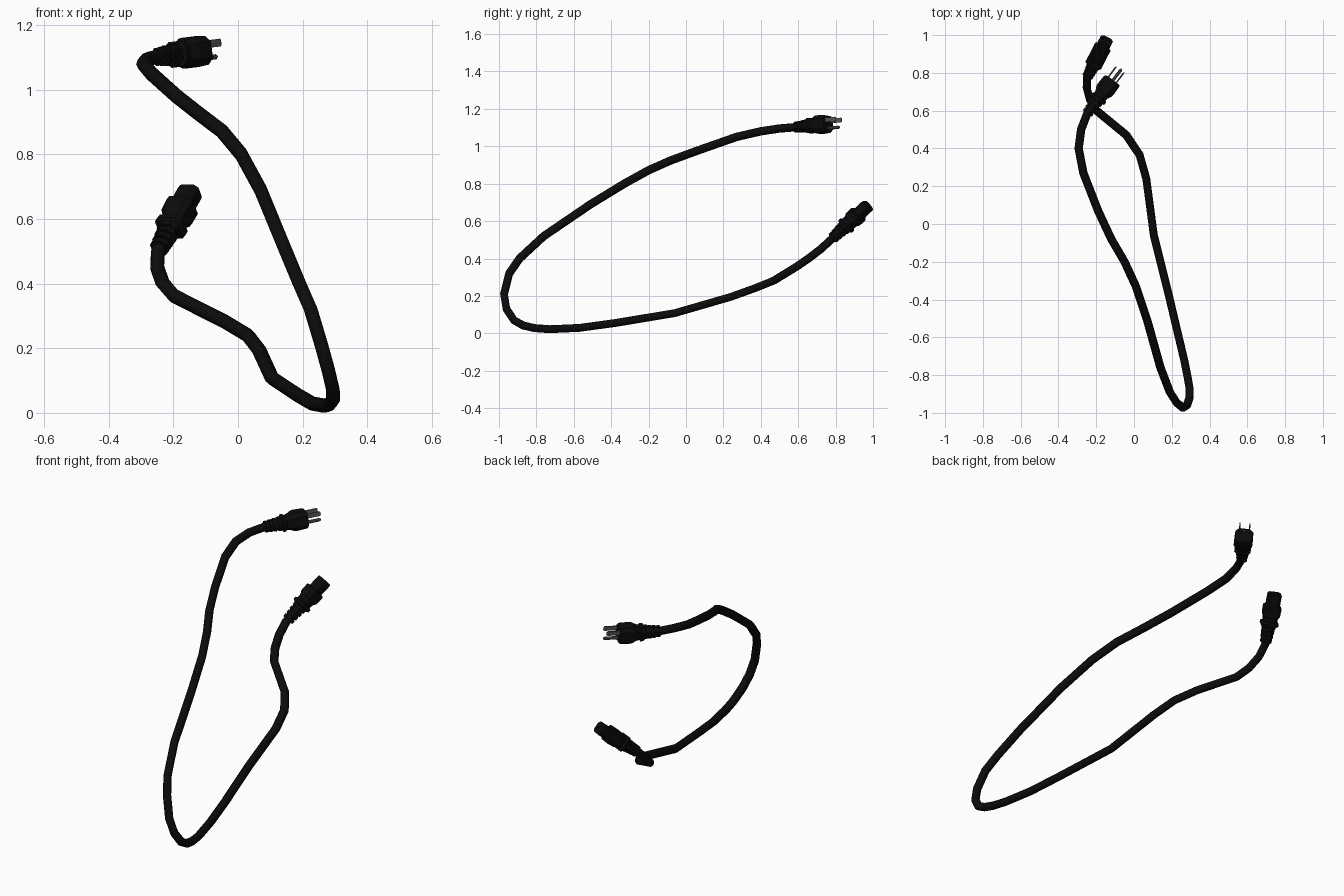
import bpy, bmesh, math
from mathutils import Vector, Matrix

if "Cube" in bpy.data.objects:
    bpy.data.objects.remove(bpy.data.objects["Cube"])


def material(name, v):
    m = bpy.data.materials.new(name)
    m.diffuse_color = (v, v, v, 1)
    m.use_nodes = True
    m.node_tree.nodes["Principled BSDF"].inputs["Base Color"].default_value = m.diffuse_color
    return m


BLACK = material("black rubber", 0.0035)
METAL = material("dark metal", 0.09)


def frame(origin, target, roll=0):
    """Local z runs along the part, x sideways, y upward."""
    o = Vector(origin)
    d = (Vector(target) - o).normalized()
    u = d.cross(Vector((0, 0, 1))).normalized()
    v = u.cross(d)
    m = Matrix((u, v, d)).transposed().to_4x4()
    return Matrix.Translation(o) @ m @ Matrix.Rotation(roll, 4, 'Z')


def finish(name, bm, mtx, mat):
    bmesh.ops.recalc_face_normals(bm, faces=bm.faces)
    me = bpy.data.meshes.new(name)
    bm.to_mesh(me)
    bm.free()
    ob = bpy.data.objects.new(name, me)
    bpy.context.collection.objects.link(ob)
    ob.matrix_world = mtx
    me.materials.append(mat)
    return ob


def loft(name, sections, mtx, mat):
    """Sections are (distance, half width, half height, corner cut 0..1)."""
    bm = bmesh.new()
    rings = []
    for s, w, h, c in sections:
        k = c * min(w, h)
        pts = []
        for sx, sy in ((1, 1), (-1, 1), (-1, -1), (1, -1)):
            pair = [(sx * w, sy * (h - k)), (sx * (w - k), sy * h)]
            pts += pair if sx * sy > 0 else pair[::-1]
        rings.append([bm.verts.new((x, y, s)) for x, y in pts])
    for a, b in zip(rings, rings[1:]):
        for i in range(8):
            j = (i + 1) % 8
            bm.faces.new((a[i], a[j], b[j], b[i]))
    bm.faces.new(rings[0][::-1])
    bm.faces.new(rings[-1])
    return finish(name, bm, mtx, mat)


def relief(name, length, count, r0, r1, mtx):
    """Ribbed strain relief sleeve."""
    secs = []
    for i in range(count):
        r = r0 + (r1 - r0) * i / (count - 1)
        a = length * i / count
        b = length * (i + 0.7) / count
        secs += [(a, r, r, .58), (b, r, r, .58),
                 (b, r - .004, r - .004, .58),
                 (length * (i + 1) / count, r - .004, r - .004, .58)]
    loft(name, secs, mtx, BLACK)


# cable path, wall plug end to appliance end
path = [(-.21, .63, 1.105), (-.247, .586, 1.102), (-.28, .5, 1.095), (-.293, .4, 1.08),
        (-.268, .27, 1.05), (-.19, .07, .98), (-.12, -.08, .925), (-.05, -.2, .872),
        (.01, -.33, .80), (.07, -.51, .69), (.14, -.76, .52), (.19, -.89, .40),
        (.225, -.945, .32), (.258, -.973, .21), (.28, -.96, .13), (.294, -.92, .07),
        (.294, -.87, .042), (.284, -.81, .028), (.268, -.73, .022), (.23, -.57, .029),
        (.185, -.38, .055), (.105, -.06, .108), (.065, .24, .195), (.03, .365, .24),
        (-.04, .47, .282), (-.198, .6, .362), (-.234, .66, .404), (-.25, .72, .45),
        (-.248, .775, .50), (-.22, .835, .555)]
cu = bpy.data.curves.new("cable", 'CURVE')
cu.dimensions = '3D'
cu.bevel_depth = .0222
cu.bevel_resolution = 2
cu.use_fill_caps = True
sp = cu.splines.new('POLY')
sp.points.add(len(path) - 1)
for p, co in zip(sp.points, path):
    p.co = (*co, 1)
cu.materials.append(BLACK)
cable = bpy.data.objects.new("cable", cu)
bpy.context.collection.objects.link(cable)

# wall plug: sleeve, collar, body
P = frame((-.247, .586, 1.102), (-.115, .76, 1.12), .1)
relief("plug_strain_relief", .09, 4, .028, .034, P)
loft("plug_collar", [(.085, .034, .034, .5), (.09, .043, .04, .5),
                     (.105, .043, .04, .5), (.11, .034, .033, .5)], P, BLACK)
loft("plug_body", [(.10, .034, .033, .5), (.125, .037, .037, .45), (.15, .048, .047, .45),
                   (.165, .049, .048, .45), (.213, .047, .045, .4), (.22, .043, .041, .4)],
     P, BLACK)
# two flat blades and a round earth pin
for side, x in (("left", -.026), ("right", .026)):
    loft("blade_" + side, [(.21, .003, .012, .05), (.285, .003, .012, .05),
                           (.292, .0015, .008, .05)],
         P @ Matrix.Translation((x, .018, 0)), METAL)
loft("earth_pin", [(.21, .008, .008, .58), (.288, .008, .008, .58), (.296, .004, .004, .58)],
     P @ Matrix.Translation((0, -.024, 0)), METAL)

# appliance connector: sleeve, grip with collars, socket nose
C = frame((-.243, .785, .51), (-.147, .974, .685))
relief("connector_strain_relief", .10, 4, .029, .035, C)
loft("connector_grip", [(.09, .034, .032, .5), (.098, .046, .042, .4), (.112, .046, .042, .4),
                        (.118, .036, .034, .4), (.14, .038, .035, .4), (.155, .045, .042, .35),
                        (.20, .046, .043, .35), (.205, .042, .038, .35)], C, BLACK)
nose = loft("connector_nose", [(.195, .036, .031, .4), (.268, .036, .031, .4),
                               (.273, .034, .029, .4)], C, BLACK)
# three contact slots cut in the nose
for i, (x, y) in enumerate(((-.018, -.008), (0, .008), (.018, -.008))):
    cut = loft("slot_cutter_%d" % i, [(.25, .003, .008, .05), (.28, .003, .008, .05)],
               C @ Matrix.Translation((x, y, 0)), BLACK)
    cut.hide_render = True
    cut.hide_viewport = True
    b = nose.modifiers.new("slot", 'BOOLEAN')
    b.operation = 'DIFFERENCE'
    b.object = cut
